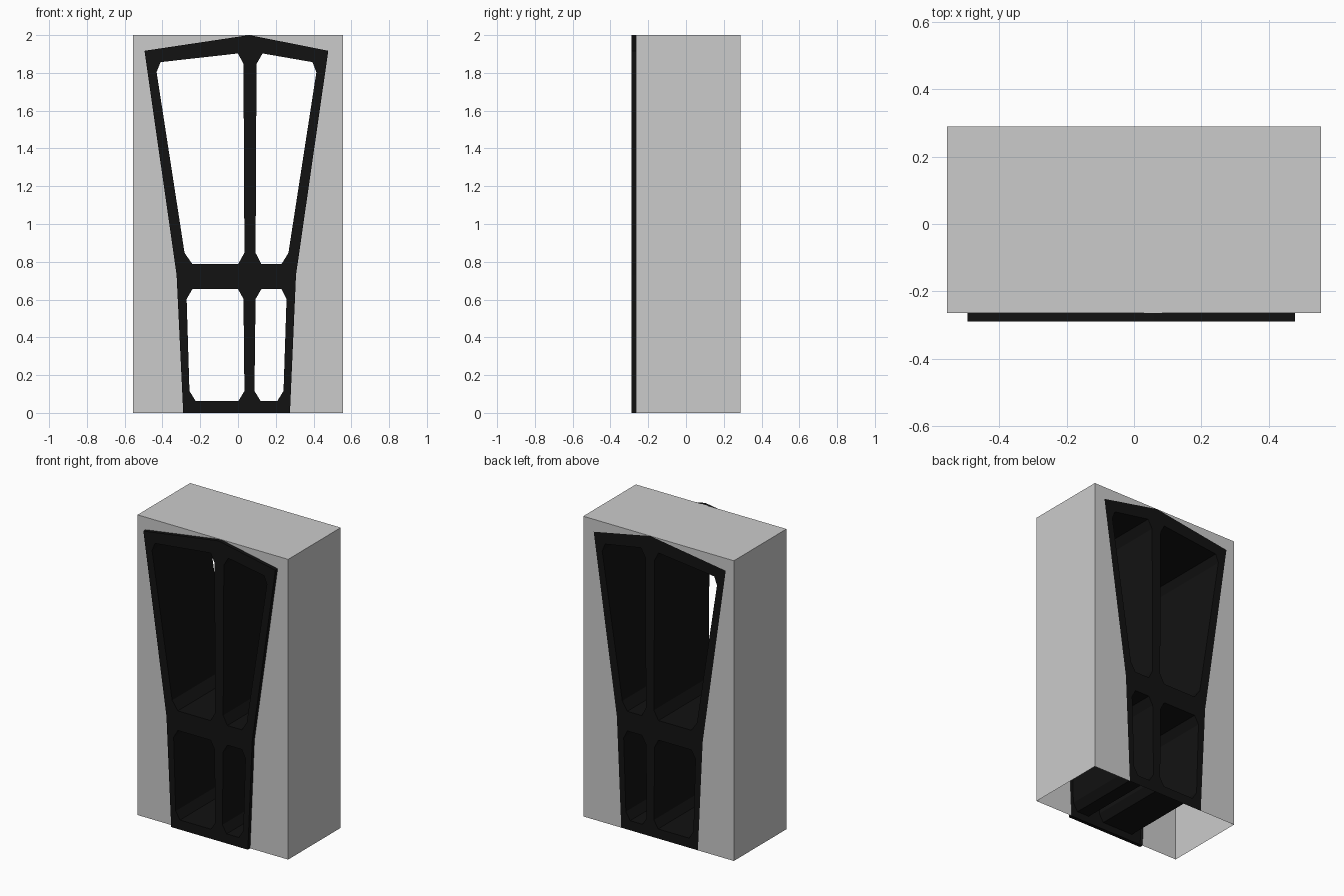
import bpy, bmesh

if "Cube" in bpy.data.objects:
    bpy.data.objects.remove(bpy.data.objects["Cube"])

FRONT, WALL, BACK = -0.289, -0.265, 0.289   # frame face, box front, box back
W, H = 0.555, 2.0
APEX = (0.06, H)

# Outline of the tapered frame, from the bottom up to the apex on each side
left_side = [(-0.29, 0), (-0.325, 0.73), (-0.495, 1.917), APEX]
right_side = [(0.275, 0), (0.307, 0.73), (0.478, 1.917), APEX]
outline = left_side + right_side[-2::-1]

# Four openings with clipped corners
openings = [
    [(-.431, 1.804), (-.41, 1.857), (0, 1.903), (.029, 1.847),
     (.034, .847), (0, .787), (-.241, .787), (-.283, .847)],
    [(.098, 1.847), (.13, 1.903), (.394, 1.857), (.415, 1.804),
     (.267, .847), (.23, .787), (.124, .787), (.093, .847)],
    [(-.272, .603), (-.241, .656), (0, .656), (.029, .603),
     (.034, .116), (.003, .064), (-.225, .064), (-.257, .116)],
    [(.093, .603), (.124, .656), (.23, .656), (.257, .603),
     (.241, .116), (.209, .064), (.119, .064), (.087, .116)],
]


def ring(bm, pts, y):
    return [bm.verts.new((x, y, z)) for x, z in pts]


def bridge(bm, a, b, closed=True):
    n = len(a)
    for i in range(n if closed else n - 1):
        j = (i + 1) % n
        bm.faces.new((a[i], a[j], b[j], b[i]))


def loop_edges(bm, vs):
    return [bm.edges.get((a, b)) or bm.edges.new((a, b))
            for a, b in zip(vs, vs[1:] + vs[:1])]


def finish(bm, name, colour=None):
    bmesh.ops.remove_doubles(bm, verts=bm.verts[:], dist=1e-5)
    bmesh.ops.recalc_face_normals(bm, faces=bm.faces[:])
    me = bpy.data.meshes.new(name)
    bm.to_mesh(me)
    bm.free()
    ob = bpy.data.objects.new(name, me)
    bpy.context.collection.objects.link(ob)
    if colour:
        mat = bpy.data.materials.new(name)
        mat.diffuse_color = colour
        mat.use_nodes = True
        mat.node_tree.nodes["Principled BSDF"].inputs["Base Color"].default_value = mat.diffuse_color
        me.materials.append(mat)
    return ob


# Grey housing: open underneath, with the frame outline left out of both faces
bm = bmesh.new()
for side, x in ((left_side, -W), (right_side, W)):
    wing = side + [(x, H), (x, 0)]
    f, b = ring(bm, wing, WALL), ring(bm, wing, BACK)
    bm.faces.new(f)
    bm.faces.new(b)
    bridge(bm, f[3:], b[3:], closed=False)   # half of the top and the outer side
finish(bm, "housing")

# Black frame: perforated plates front and back, joined by tunnels
bm = bmesh.new()
front_edges, back_edges = [], []
f, b = ring(bm, outline, FRONT), ring(bm, outline, BACK)
front_edges += loop_edges(bm, f)
back_edges += loop_edges(bm, b)
for pts in openings:
    hf, hb = ring(bm, pts, FRONT), ring(bm, pts, BACK)
    front_edges += loop_edges(bm, hf)
    back_edges += loop_edges(bm, hb)
    bridge(bm, hf, hb)
for edges, ny in ((front_edges, -1), (back_edges, 1)):
    bmesh.ops.triangle_fill(bm, use_beauty=True, use_dissolve=False,
                            edges=edges, normal=(0, ny, 0))
# Raised rim around the front plate
bridge(bm, f, ring(bm, outline, WALL))
finish(bm, "window_frame", (0.006, 0.006, 0.006, 1))
